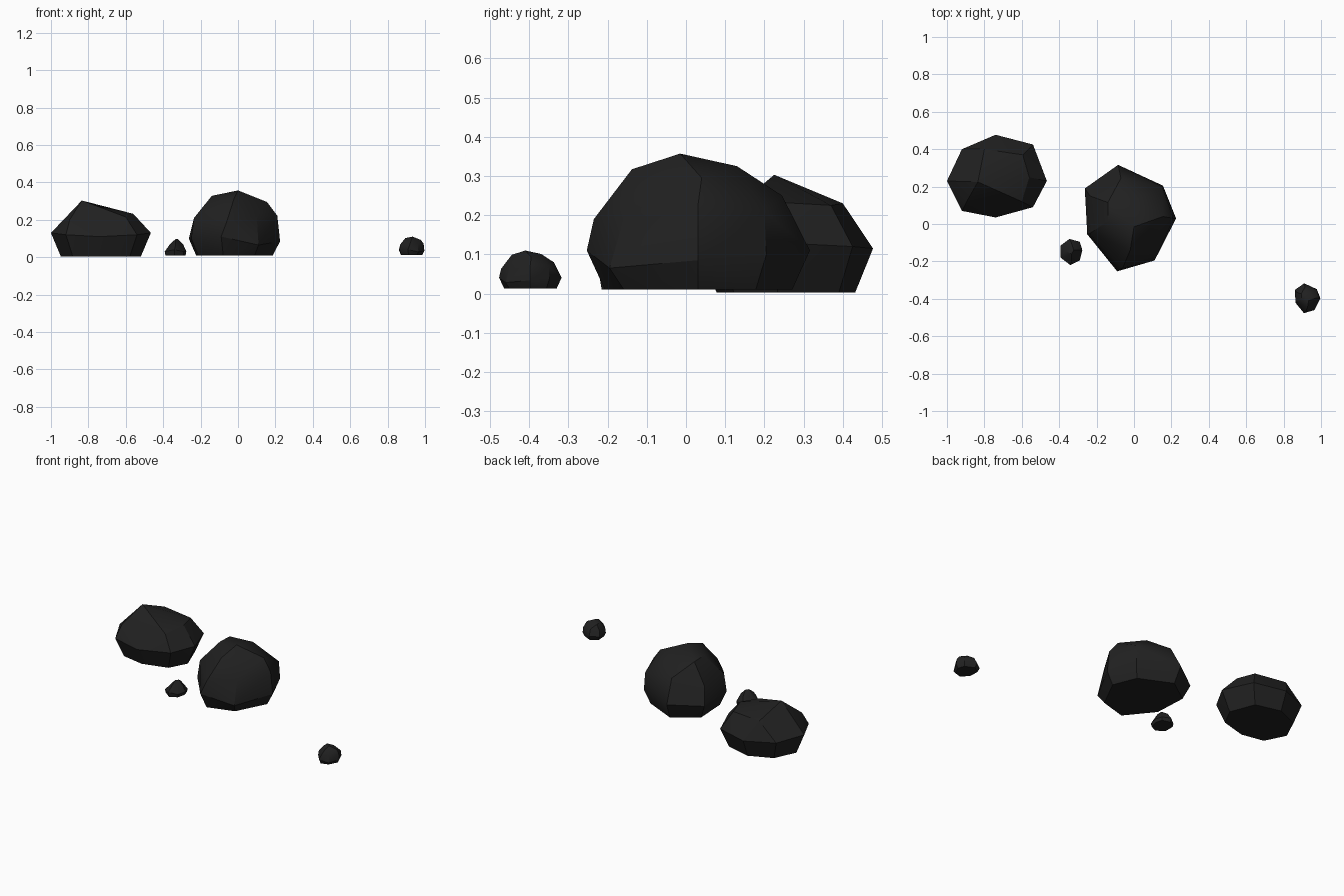
import bpy, bmesh
from mathutils import Vector

if "Cube" in bpy.data.objects:
    bpy.data.objects.remove(bpy.data.objects["Cube"])

coal = bpy.data.materials.new("dark_stone")
coal.diffuse_color = (0.015, 0.015, 0.015, 1)
coal.use_nodes = True
coal.node_tree.nodes["Principled BSDF"].inputs["Base Color"].default_value = coal.diffuse_color


def rock(name, belt, crown, centre, base_z, taper, scale=1.0, place=None):
    """Faceted boulder: widest belt, crown points above, tapered flat base."""
    c = Vector((*centre, 0))
    pts = [Vector(p) for p in belt + crown]
    for x, y, z in belt:
        pts.append(Vector((c.x + (x - c.x) * taper, c.y + (y - c.y) * taper, base_z)))
    if place:
        pts = [(p - c) * scale + Vector(place) for p in pts]
    bm = bmesh.new()
    for p in pts:
        bm.verts.new(p)
    bmesh.ops.convex_hull(bm, input=bm.verts[:])
    bmesh.ops.delete(bm, geom=[v for v in bm.verts if not v.link_faces], context='VERTS')
    bmesh.ops.dissolve_limit(bm, angle_limit=0.03, verts=bm.verts[:], edges=bm.edges[:])
    bmesh.ops.recalc_face_normals(bm, faces=bm.faces[:])
    mesh = bpy.data.meshes.new(name)
    bm.to_mesh(mesh)
    bm.free()
    mesh.materials.append(coal)
    obj = bpy.data.objects.new(name, mesh)
    bpy.context.collection.objects.link(obj)
    bpy.ops.object.select_all(action='DESELECT')
    obj.select_set(True)
    bpy.context.view_layer.objects.active = obj
    bpy.ops.object.shade_smooth_by_angle(angle=0.5)


# Wide, low boulder on the left
rock("wide_boulder",
     [(-1, .23, .13), (-.92, .40, .12), (-.74, .477, .115), (-.54, .425, .12),
      (-.466, .23, .13), (-.54, .09, .12), (-.74, .035, .11), (-.92, .07, .12)],
     [(-.835, .225, .303), (-.80, .40, .23), (-.595, .37, .225),
      (-.56, .25, .232), (-.60, .12, .215), (-.90, .11, .20)],
     (-.735, .25), 0.003, 0.8)

# Tall central boulder, reused small for the pebble on the right
belt = [(-.263, .19, .10), (-.085, .316, .11), (.155, .205, .10), (.225, .03, .085),
        (.11, -.195, .065), (-.09, -.253, .11), (-.25, -.055, .10)]
crown = [(-.235, .15, .21), (-.235, -.05, .21), (-.14, .115, .325), (-.14, .015, .328),
         (.015, .13, .325), (0, -.015, .357), (.155, .04, .295), (-.02, -.138, .317),
         (-.06, -.235, .19), (.10, -.15, .22), (.21, .03, .222), (.15, .20, .21),
         (-.07, .245, .25)]
rock("tall_boulder", belt, crown, (-.02, .035), 0.01, 0.84)
rock("right_pebble", belt, crown, (-.02, .035), 0.01, 0.84,
     scale=0.28, place=(.928, -.396, .01))

# Small pebble between the boulders
rock("small_pebble",
     [(-.345, -.08, .035), (-.29, -.095, .03), (-.276, -.14, .03), (-.29, -.195, .03),
      (-.34, -.22, .04), (-.392, -.18, .03), (-.392, -.115, .03)],
     [(-.335, -.16, .096), (-.322, -.14, .096), (-.365, -.145, .068),
      (-.292, -.14, .066), (-.335, -.208, .06), (-.335, -.10, .07)],
     (-.335, -.148), 0.01, 0.93)
